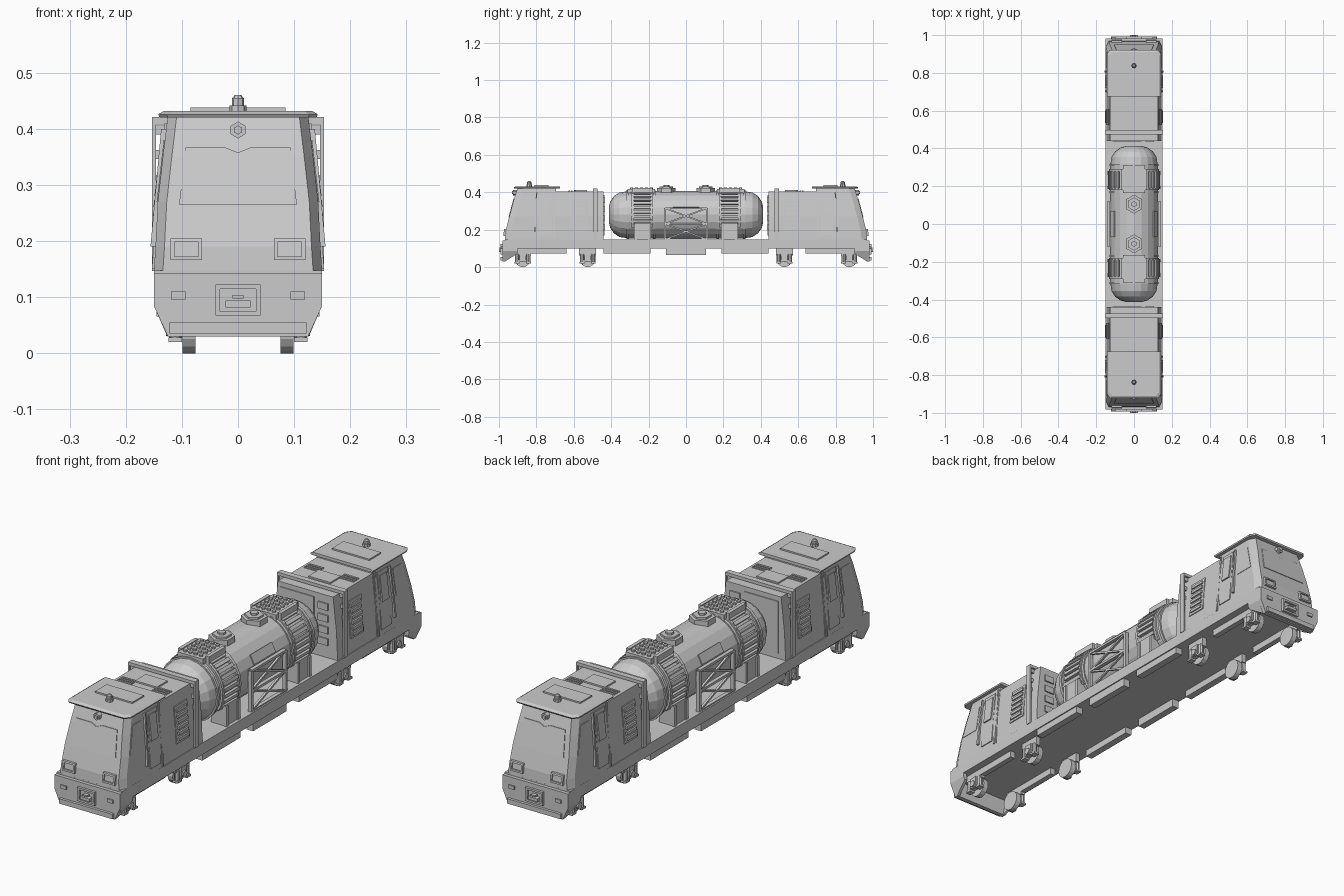
import bpy, bmesh, math
from mathutils import Vector, Matrix

if "Cube" in bpy.data.objects:
    bpy.data.objects.remove(bpy.data.objects["Cube"])


def finish(name, bm, mir="xy"):
    bmesh.ops.recalc_face_normals(bm, faces=bm.faces)
    me = bpy.data.meshes.new(name)
    bm.to_mesh(me)
    bm.free()
    ob = bpy.data.objects.new(name, me)
    bpy.context.collection.objects.link(ob)
    if mir:
        m = ob.modifiers.new("mirror", 'MIRROR')
        m.use_axis = ("x" in mir, "y" in mir, False)
        m.use_mirror_merge = False
    return ob


def add_box(bm, x, y, z, rot=None):
    mat = Matrix.Translation(((x[0]+x[1])/2, (y[0]+y[1])/2, (z[0]+z[1])/2))
    mat = mat @ Matrix.Diagonal((x[1]-x[0], y[1]-y[0], z[1]-z[0], 1))
    bmesh.ops.create_cube(bm, size=1, matrix=(rot @ mat) if rot else mat)


def box(name, x, y, z, mir="xy"):
    bm = bmesh.new()
    add_box(bm, x, y, z)
    return finish(name, bm, mir)


def loft(bm, rings, closed=False):
    vs = [[bm.verts.new(p) for p in r] for r in rings]
    n = len(vs[0])
    for a, b in zip(vs, vs[1:] + ([vs[0]] if closed else [])):
        for i in range(n):
            bm.faces.new((a[i], a[(i+1) % n], b[(i+1) % n], b[i]))
    if not closed:
        bm.faces.new(vs[0])
        bm.faces.new(vs[-1])


def cyl(bm, c, r, depth, n, axis='Z', r2=None):
    rot = {'Z': Matrix(), 'X': Matrix.Rotation(math.pi/2, 4, 'Y'), 'Y': Matrix.Rotation(math.pi/2, 4, 'X')}[axis]
    bmesh.ops.create_cone(bm, cap_ends=True, segments=n, radius1=r, radius2=r if r2 is None else r2,
                          depth=depth, matrix=Matrix.Translation(c) @ rot)


# hull levels: z, half width, nose y
LEVELS = [(.145, .15, -.968), (.19, .147, -.965), (.27, .143, -.945), (.35, .134, -.924), (.425, .125, -.9)]


def level(z, k):
    for a, b in zip(LEVELS, LEVELS[1:]):
        if z <= b[0]:
            return a[k] + (b[k]-a[k]) * (z-a[0]) / (b[0]-a[0])
    return LEVELS[-1][k]


def side_panel(bm, pts, out):
    loft(bm, [[(level(z, 1)+o, y, z) for y, z in pts] for o in (-.005, out)])


def nose_panel(bm, pts, out):
    loft(bm, [[(x, level(z, 2)-o, z) for x, z in pts] for o in (-.005, out)])


def rect(a0, a1, b0, b1):
    return [(a0, b0), (a1, b0), (a1, b1), (a0, b1)]


# deck and underframe
box("deck", (-.15, .15), (-.968, .968), (.1, .148), "")
box("underframe_tank", (.115, .145), (-.44, -.19), (.072, .102))
box("underframe_center_box", (.115, .145), (-.108, .108), (.066, .102), "x")
box("bogie_beam", (.095, .118), (-.92, -.64), (.072, .102))

# wheels with axle boxes
for k, yc in enumerate((-.873, -.526)):
    bm = bmesh.new()
    cyl(bm, (.087, yc, .041), .041, .023, 16, 'X')
    finish(f"wheel_{k}", bm)
    bm = bmesh.new()
    add_box(bm, (.097, .122), (yc-.017, yc+.017), (.03, .075))
    add_box(bm, (.095, .115), (yc-.045, yc+.045), (.062, .1))
    cyl(bm, (.12, yc, .045), .014, .016, 8, 'X')
    for s in (-1, 1):
        cyl(bm, (.112, yc+s*.03, .045), .011, .05, 8)
        add_box(bm, (.1, .124), (yc+s*.03-.013, yc+s*.03+.013), (.02, .028))
    add_box(bm, (.1, .118), (yc-.03, yc+.03), (.028, .038))
    finish(f"axle_box_{k}", bm)

# bumper with tapering lower corners, lip, coupler and markers
bm = bmesh.new()
shape = [(-.15, .142), (-.15, .085), (-.125, .03), (.125, .03), (.15, .085), (.15, .142)]
loft(bm, [[(x, y, z) for x, z in shape] for y in (-.982, -.965)])
loft(bm, [[(x, y, z) for x, z in rect(-.122, .122, .035, .055)] for y in (-.993, -.97)])
finish("bumper", bm, "y")
bm = bmesh.new()
loft(bm, [[(x, y, z) for x, y, z in ((.15, yy, .142), (.15, yy, .085), (xl, yy, zl), (xl-.012, yy, zl), (.138, yy, .142))]
          for yy, xl, zl in ((-.966, .127, .032), (-.9, .142, .072))])
finish("bumper_side", bm)
bm = bmesh.new()
for x0, x1, z0, z1 in ((-.04, .04, .067, .075), (-.04, .04, .115, .123), (-.04, -.032, .075, .115), (.032, .04, .075, .115)):
    add_box(bm, (x0, x1), (-.992, -.975), (z0, z1))
add_box(bm, (-.022, .022), (-1, -.975), (.082, .094))
add_box(bm, (-.01, .01), (-.998, -.975), (.098, .104))
finish("coupler", bm, "y")
box("marker_light", (.094, .119), (-.988, -.975), (.096, .11))

# cab hull with chamfered nose corners
bm = bmesh.new()
loft(bm, [[(-w, -.695, z), (-w, y+.03, z), (-w+.016, y, z), (w-.016, y, z), (w, y+.03, z), (w, -.695, z)]
          for z, w, y in LEVELS])
finish("cab", bm, "y")

# windshield surround
bm = bmesh.new()
nose_panel(bm, [(-.105, .265), (.105, .265), (.093, .368), (.025, .368), (0, .358), (-.025, .368), (-.093, .368)], .003)
finish("windshield", bm, "y")

# headlights: frame plus lens
bm = bmesh.new()
for r in (rect(.064, .12, .166, .173), rect(.064, .12, .198, .205), rect(.064, .07, .173, .198), rect(.113, .12, .173, .198)):
    nose_panel(bm, r, .01)
nose_panel(bm, rect(.07, .113, .173, .198), .004)
finish("headlight", bm)
bm = bmesh.new()
cyl(bm, (0, -.914, .398), .015, .02, 6, 'Y')
cyl(bm, (0, -.92, .398), .008, .02, 6, 'Y')
finish("top_lamp", bm, "y")

# cab doors, side windows and grab rails
bm = bmesh.new()
side_panel(bm, rect(-.785, -.72, .17, .4), .004)
side_panel(bm, rect(-.775, -.73, .28, .385), .007)
side_panel(bm, [(-.812, .19), (-.802, .19), (-.795, .4), (-.802, .4)], .009)
side_panel(bm, rect(-.708, -.7, .15, .41), .004)
finish("cab_door", bm)
bm = bmesh.new()
side_panel(bm, [(-.91, .27), (-.825, .27), (-.82, .38), (-.875, .38)], .002)
finish("side_window", bm)

# roof slab, hatch and beacon
bm = bmesh.new()
loft(bm, [[(-w, -.675, z), (-w, f+.02, z), (-w+.015, f, z), (w-.015, f, z), (w, f+.02, z), (w, -.675, z)]
          for z, w, f in ((.42, .14, -.918), (.426, .142, -.922), (.432, .132, -.91))])
finish("cab_roof", bm, "y")
box("roof_hatch", (-.085, .085), (-.81, -.735), (.43, .438), "y")
bm = bmesh.new()
cyl(bm, (0, -.838, .436), .015, .012, 8)
cyl(bm, (0, -.838, .445), .011, .018, 8)
cyl(bm, (0, -.838, .457), .011, .006, 8, r2=.006)
finish("beacon", bm, "y")

# engine room between cab and tank
bm = bmesh.new()
loft(bm, [[(-w, -.7, z), (w, -.7, z), (w, -.44, z), (-w, -.44, z)]
          for z, w in ((.145, .147), (.27, .141), (.35, .132), (.405, .126))])
finish("engine_room", bm, "y")
bm = bmesh.new()
side_panel(bm, rect(-.61, -.525, .205, .355), .002)
for i in range(6):
    z = .215 + i*.023
    side_panel(bm, rect(-.6, -.535, z, z+.012), .007)
finish("side_louvers", bm)
bm = bmesh.new()
add_box(bm, (-.05, .05), (-.6, -.53), (.4, .411))
for s in (-1, 1):
    for y in (-.625, -.61, -.595):
        add_box(bm, (s*.08-.033, s*.08+.033), (y-.004, y+.004), (.4, .409))
finish("engine_top_vents", bm, "y")

# end frame around the engine room, with tabs
bm = bmesh.new()
add_box(bm, (-.153, .153), (-.498, -.474), (.408, .421))
for s in (-1, 1):
    x = sorted((s*.146, s*.153))
    add_box(bm, x, (-.498, -.474), (.147, .41))
    for i in range(6):
        z = .17 + i*.044
        add_box(bm, sorted((s*.12, s*.148)), (-.492, -.48), (z, z+.016))
finish("end_frame", bm, "y")
bm = bmesh.new()
add_box(bm, (-.115, .04), (-.445, -.436), (.17, .385))
for i in range(4):
    z = .2 + i*.048
    add_box(bm, (.06, .105), (-.445, -.434), (z, z+.028))
finish("bulkhead_panels", bm, "y")

# tank lathed about the y axis
bm = bmesh.new()
prof = [(-.413, .04), (-.405, .07), (-.385, .1), (-.355, .119), (-.31, .126)]
prof += [(-y, r) for y, r in reversed(prof)]
N = 20
loft(bm, [[(r*math.cos(2*math.pi*i/N), y, .28+r*math.sin(2*math.pi*i/N)) for i in range(N)] for y, r in prof])
finish("tank", bm, "")

# straps and curved slat ladders
bm = bmesh.new()
for y in (-.312, -.17):
    loft(bm, [[(r*math.cos(2*math.pi*i/N), y+d, .28+r*math.sin(2*math.pi*i/N)) for i in range(N)]
              for r, d in ((.122, -.006), (.131, -.006), (.131, .006), (.122, .006))], True)
finish("tank_strap", bm, "y")
bm = bmesh.new()
for i in range(9):
    rot = Matrix.Translation((0, 0, .28)) @ Matrix.Rotation(-math.radians(-25 + i*10.5), 4, 'Y')
    add_box(bm, (.118, .137), (-.28, -.185), (-.007, .007), rot)
    for y in (-.285, -.185):
        add_box(bm, (.118, .133), (y-.006, y+.006), (-.013, .013), rot)
finish("slat_ladder", bm)

# saddles below the tank
bm = bmesh.new()
loft(bm, [[(x, y, z) for x, z in ((.07, .145), (.136, .145), (.136, .235), (.11, .235), (.07, .18))] for y in (-.275, -.19)])
for y in (-.27, -.195):
    add_box(bm, (.13, .142), (y-.007, y+.007), (.146, .23))
finish("saddle", bm)

# studded top walkways
bm = bmesh.new()
add_box(bm, (-.058, .058), (-.312, -.165), (.395, .418))
for i in range(4):
    for j in range(5):
        cyl(bm, (-.036+i*.024, -.292+j*.027, .421), .008, .008, 6)
for s in (-1, 1):
    add_box(bm, sorted((s*.055, s*.07)), (-.29, -.18), (.385, .422))
finish("top_walkway", bm, "y")

# hexagonal filler hatches
bm = bmesh.new()
for r, z0, z1 in ((.05, .385, .422), (.036, .42, .43), (.016, .428, .438)):
    cyl(bm, (0, -.105, (z0+z1)/2), r, z1-z0, 6)
bmesh.ops.rotate(bm, verts=bm.verts, cent=(0, -.105, 0), matrix=Matrix.Rotation(math.radians(0), 3, 'Z'))
finish("filler_hatch", bm, "y")

# braced side frames at mid length
bm = bmesh.new()
Y, Z0, Z1 = .112, .148, .315
for y in (-Y, Y):
    add_box(bm, (.128, .144), (y-.006, y+.006), (Z0, Z1))
for z in (Z0, (Z0+Z1)/2, Z1):
    add_box(bm, (.128, .144), (-Y, Y), (z-.005, z+.005))
h = (Z1-Z0)/2
for zc in (Z0+h/2, Z0+1.5*h):
    for s in (-1, 1):
        rot = Matrix.Translation((0, 0, zc)) @ Matrix.Rotation(s*math.atan2(h, 2*Y), 4, 'X')
        L = math.hypot(Y, h/2)
        add_box(bm, (.132, .141), (-L, L), (-.004, .004), rot)
finish("braced_frame", bm, "x")

# data plate bolted to the tank shoulder
bm = bmesh.new()
rot = Matrix.Translation((0, 0, .28)) @ Matrix.Rotation(-math.radians(27), 4, 'Y')
add_box(bm, (.115, .129), (-.07, .07), (-.02, .02), rot)
finish("tank_plate", bm, "x")
